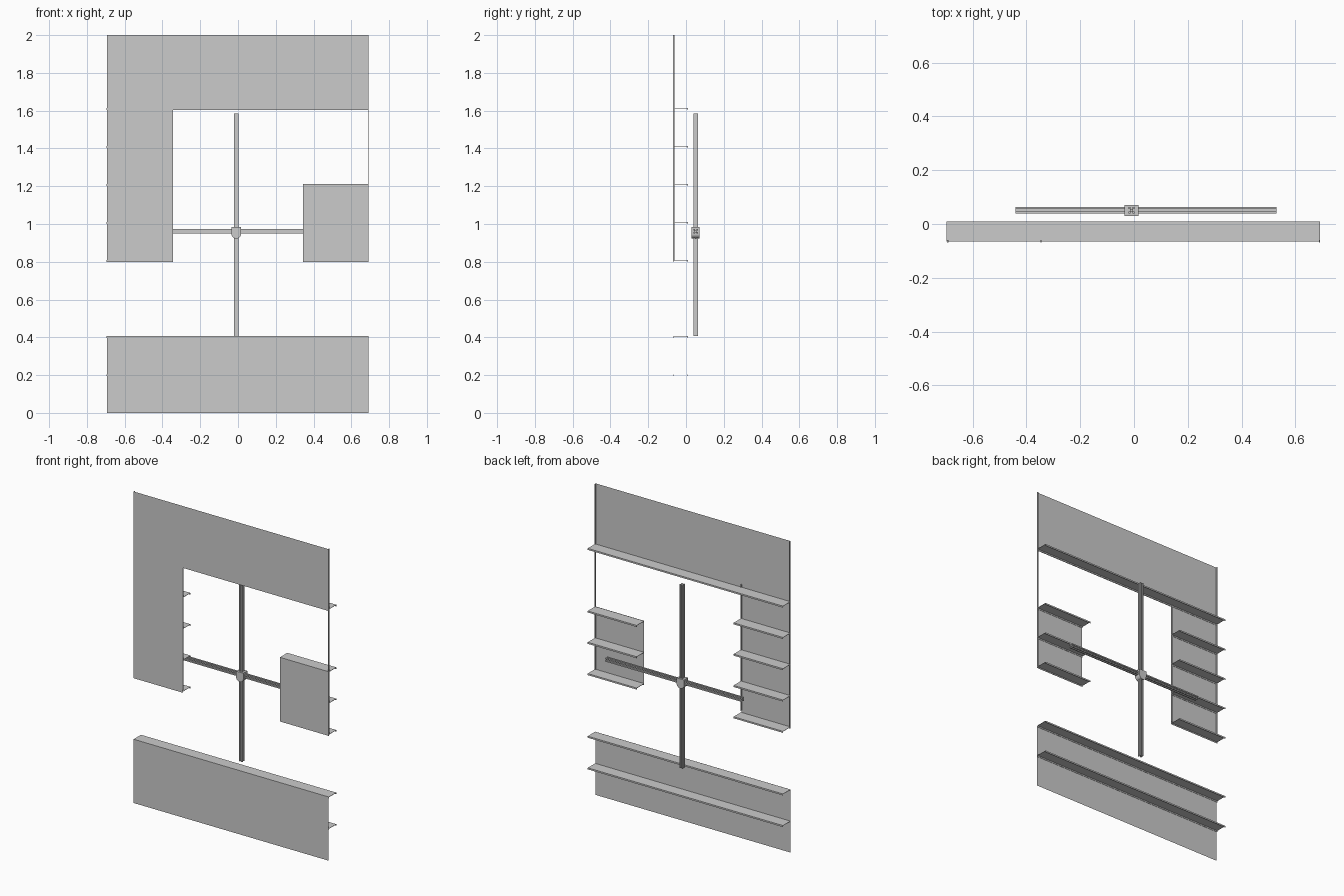
import bpy, math

if "Cube" in bpy.data.objects:
    bpy.data.objects.remove(bpy.data.objects["Cube"])

FRONT, BACK = -0.069, 0.01      # sheet plane and rear edge of the stringers
L, R, LI, RI = -0.694, 0.691, -0.345, 0.345


def mesh(name, verts, faces):
    me = bpy.data.meshes.new(name)
    me.from_pydata(verts, [], faces)
    me.update()
    ob = bpy.data.objects.new(name, me)
    bpy.context.collection.objects.link(ob)
    return ob


def sheet(name, outline):
    return mesh(name, [(x, FRONT, z) for x, z in outline], [range(len(outline))])


def extrude(name, profile, a, b, place):
    """Solid prism of a 2D profile swept from a to b; place maps (u, v, t) to xyz."""
    n = len(profile)
    verts = [place(u, v, t) for t in (a, b) for u, v in profile]
    faces = [(i, (i + 1) % n, n + (i + 1) % n, n + i) for i in range(n)]
    faces += [tuple(reversed(range(n))), tuple(range(n, 2 * n))]
    ob = mesh(name, verts, faces)
    import bmesh
    bm = bmesh.new()
    bm.from_mesh(ob.data)
    bmesh.ops.recalc_face_normals(bm, faces=bm.faces)
    bm.to_mesh(ob.data)
    bm.free()
    return ob


# Thin skin panels
sheet("lower_panel", [(L, 0), (R, 0), (R, 0.405), (L, 0.405)])
sheet("upper_panel", [(L, 0.803), (LI, 0.803), (LI, 1.603), (R, 1.603), (R, 2), (L, 2)])
sheet("right_panel", [(RI, 0.803), (R, 0.803), (R, 1.21), (RI, 1.21)])

# Narrow vertical edge strips behind the upper skin
for name, x, z0, z1 in (("left_edge_strip", L, 0.803, 2), ("right_edge_strip", R - 0.004, 0.803, 2),
                        ("inner_edge_strip", LI - 0.003, 0.82, 1.63)):
    extrude(name, [(x, FRONT), (x + 0.004, FRONT), (x + 0.004, FRONT + 0.009), (x, FRONT + 0.009)],
            z0, z1, lambda u, v, t: (u, v, t))

# Horizontal stringers: shallow channels opening downwards
F, T, H = FRONT + 0.004, 0.002, 0.010
channel = [(F, 0), (BACK, 0), (BACK, -H), (BACK - T, -H), (BACK - T, -T),
           (F + T, -T), (F + T, -H), (F, -H)]
stringers = [("full", L, R, (0.204, 0.407, 1.613)),
             ("left", L, LI, (0.809, 1.01, 1.211, 1.412)),
             ("right", RI, R, (0.809, 1.01, 1.211))]
for name, x0, x1, heights in stringers:
    for i, z in enumerate(heights):
        extrude(f"{name}_stringer_{i + 1}", channel, x0 - 0.002, x1,
                lambda u, v, t: (t, u, z + v))

# Slotted square section for the cross bars (one side, turned four times)
s, g, d = 0.0117, 0.004, 0.0065
slotted = []
for k in range(4):
    c, n = round(math.cos(k * math.pi / 2)), round(math.sin(k * math.pi / 2))
    for u, v in ((-s, -s), (-g, -s), (-g, -s + d), (g, -s + d), (g, -s)):
        slotted.append((c * u - n * v, n * u + c * v))
CX, CY, CZ = -0.009, 0.051, 0.961
extrude("vertical_bar", slotted, 0.407, 1.586, lambda u, v, t: (CX + u, CY + v, t))
extrude("horizontal_bar", slotted, -0.44, 0.53, lambda u, v, t: (t, CY + v, CZ + u))

# Clamp hub: flat top, rounded bottom
w = 0.026
hub = [(w, 0.024), (-w, 0.024), (-w, -0.012)]
hub += [(-w * math.cos(a), -0.012 - 0.026 * math.sin(a))
        for a in (math.pi * i / 12 for i in range(1, 12))]
hub += [(w, -0.012)]
extrude("clamp_hub", hub, 0.030, 0.071, lambda u, v, t: (CX + u, t, CZ + v))
